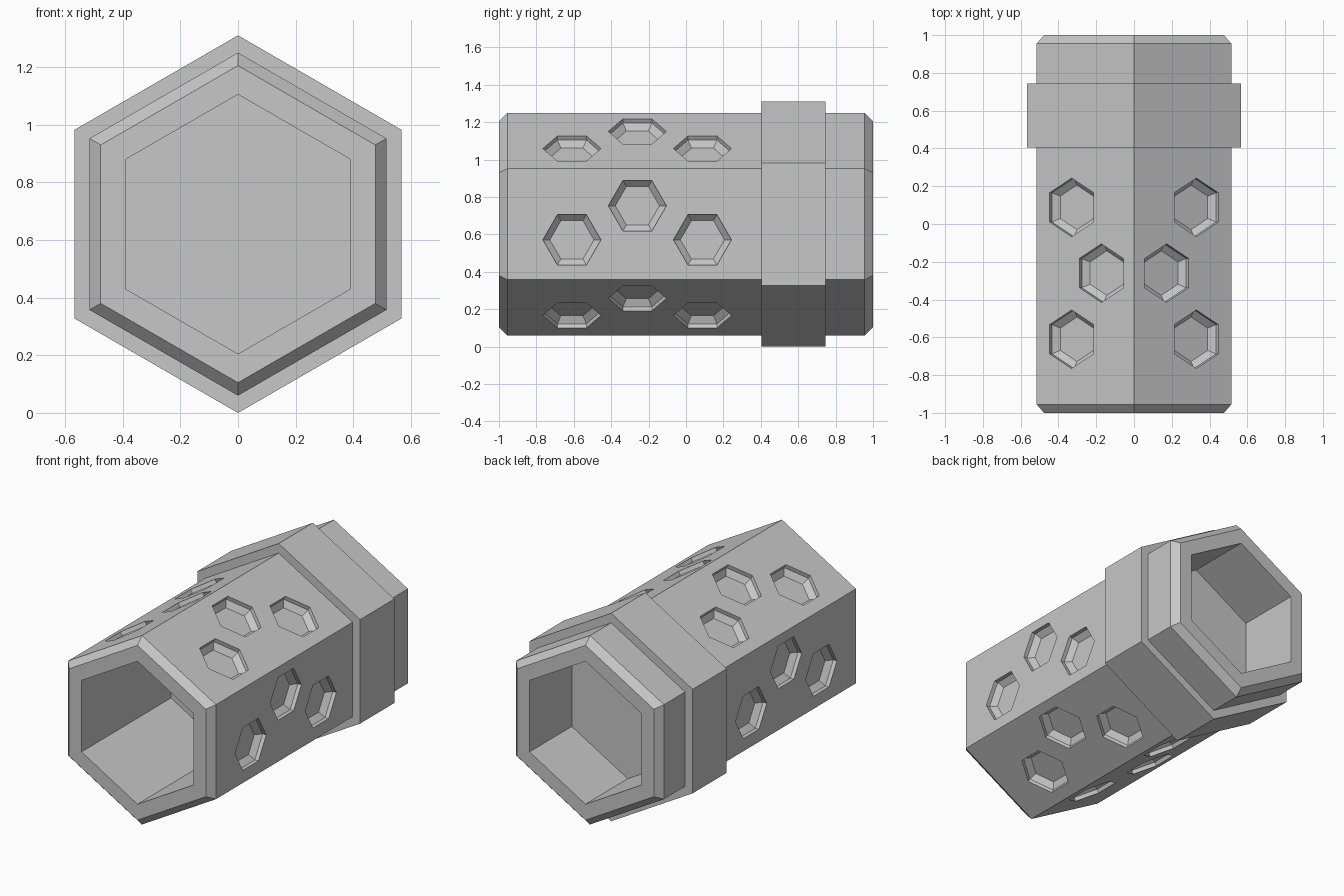
import bpy, bmesh
from math import cos, sin, pi, radians
from mathutils import Matrix, Vector

cube = bpy.data.objects.get("Cube")
if cube:
    bpy.data.objects.remove(cube, do_unlink=True)

CENTRE_Z = 0.655
APOTHEM = 0.595 * cos(pi / 6)

grey = bpy.data.materials.new("plain grey")
grey.use_nodes = True
grey.diffuse_color = (0.57, 0.57, 0.57, 1)
grey.node_tree.nodes["Principled BSDF"].inputs["Base Color"].default_value = grey.diffuse_color


def hex_ring(bm, radius, y, matrix=Matrix()):
    """Six vertices around the y axis, one pointing up."""
    return [bm.verts.new(matrix @ Vector((radius * sin(k * pi / 3), y, radius * cos(k * pi / 3))))
            for k in range(6)]


def loft(bm, profile, closed=False, matrix=Matrix()):
    """Skin hexagons along a (y, radius) profile; cap the ends or close the loop."""
    rings = [hex_ring(bm, r, y, matrix) for y, r in profile]
    pairs = list(zip(rings, rings[1:]))
    if closed:
        pairs.append((rings[-1], rings[0]))
    else:
        bm.faces.new(rings[0])
        bm.faces.new(rings[-1])
    for a, b in pairs:
        for k in range(6):
            j = (k + 1) % 6
            bm.faces.new((a[k], a[j], b[j], b[k]))


def finish(bm, name):
    bmesh.ops.recalc_face_normals(bm, faces=bm.faces)
    mesh = bpy.data.meshes.new(name)
    bm.to_mesh(mesh)
    bm.free()
    mesh.materials.append(grey)
    obj = bpy.data.objects.new(name, mesh)
    obj.location.z = CENTRE_Z
    bpy.context.collection.objects.link(obj)
    return obj


# Hexagonal body with chamfered ends and a blind bore at each end
bm = bmesh.new()
loft(bm, [(-0.11, 0.45), (-1, 0.45), (-1, 0.55), (-0.955, 0.595),
          (0.955, 0.595), (1, 0.55), (1, 0.45), (0.58, 0.45)])
body = finish(bm, "hex_body")

# Raised band near the back
bm = bmesh.new()
loft(bm, [(0.405, 0.655), (0.745, 0.655), (0.745, 0.58), (0.405, 0.58)], closed=True)
finish(bm, "raised_band")

# Cutters for the hexagonal dimples, three per face, mirrored left to right
bm = bmesh.new()
for side in (1, -1):
    for angle in (60, 0, -60):
        a = radians(angle)
        normal = Vector((side * cos(a), 0, sin(a)))
        upward = Vector((-side * sin(a), 0, cos(a)))
        along = Vector((0, 1, 0))
        for y, offset in ((-0.61, -0.084), (-0.26, 0.098), (0.088, -0.084)):
            origin = normal * APOTHEM + upward * offset + along * y
            # Local z runs along the body, local y points out of the face
            place = Matrix((upward, normal, along)).transposed().to_4x4()
            place.translation = origin
            loft(bm, [(0.05, 0.155), (-0.025, 0.155), (-0.057, 0.118)], matrix=place)
cutter = finish(bm, "dimple_cutter")
cutter.hide_render = True
cutter.hide_viewport = True

# Cut the dimples, then remove the cutter
cut = body.modifiers.new("dimples", 'BOOLEAN')
cut.operation = 'DIFFERENCE'
cut.solver = 'EXACT'
cut.object = cutter
bpy.context.view_layer.update()
depsgraph = bpy.context.evaluated_depsgraph_get()
cut_mesh = bpy.data.meshes.new_from_object(body.evaluated_get(depsgraph))
body.modifiers.clear()
body.data = cut_mesh
bpy.data.objects.remove(cutter, do_unlink=True)
